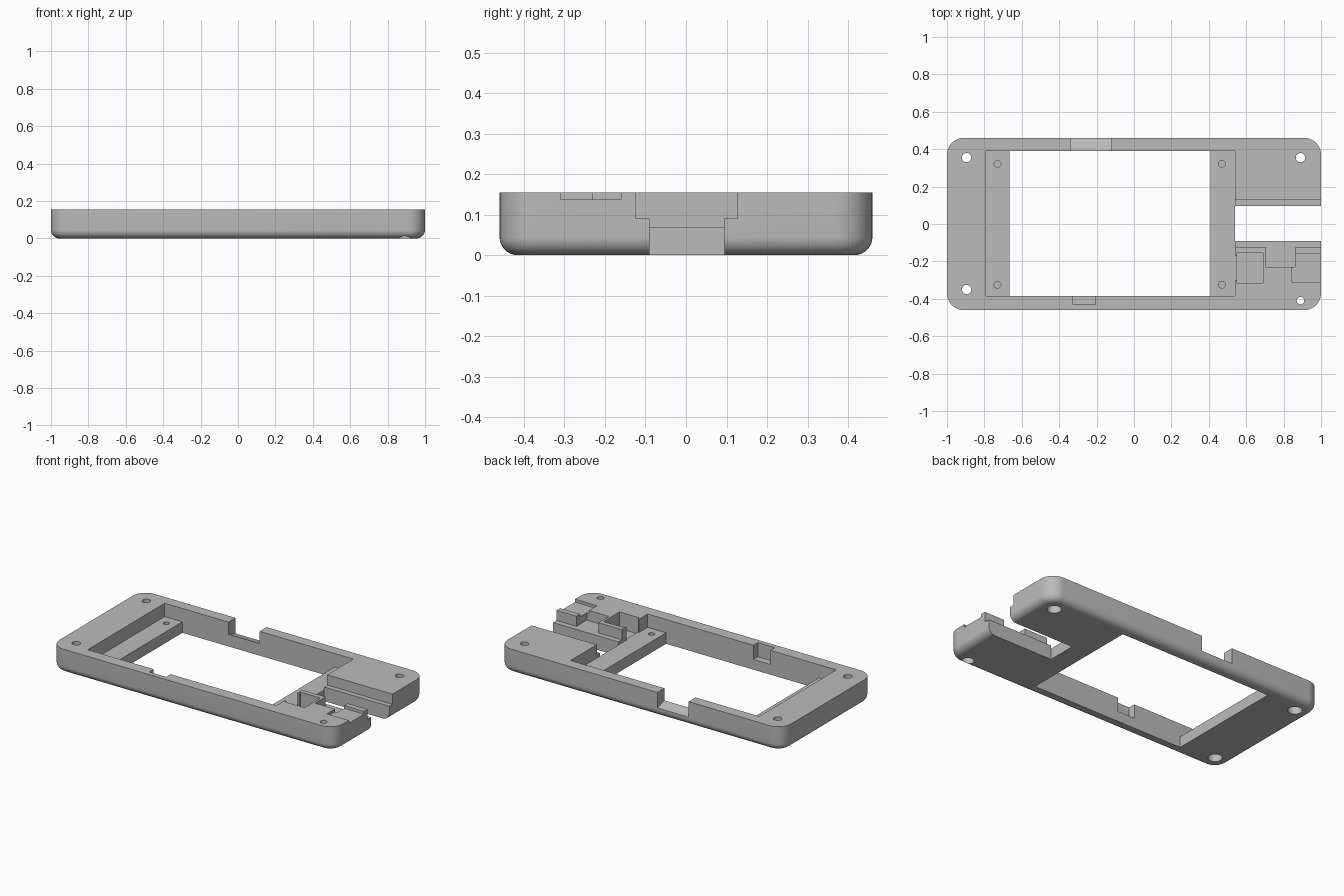
import bpy
import bmesh
import math

if "Cube" in bpy.data.objects:
    bpy.data.objects.remove(bpy.data.objects["Cube"], do_unlink=True)

HEIGHT = 0.155
ABOVE = 0.3
BELOW = -0.1

grey = bpy.data.materials.new("plain grey")
grey.use_nodes = True
colour = (0.5, 0.5, 0.5, 1)
grey.diffuse_color = colour
grey.node_tree.nodes["Principled BSDF"].inputs["Base Color"].default_value = colour


def make_object(name, bm):
    bmesh.ops.recalc_face_normals(bm, faces=bm.faces)
    mesh = bpy.data.meshes.new(name)
    bm.to_mesh(mesh)
    bm.free()
    mesh.materials.append(grey)
    obj = bpy.data.objects.new(name, mesh)
    bpy.context.collection.objects.link(obj)
    return obj


def box_mesh(x0, x1, y0, y1, z0, z1):
    bm = bmesh.new()
    bmesh.ops.create_cube(bm, size=1)
    for v in bm.verts:
        v.co.x = x1 if v.co.x > 0 else x0
        v.co.y = y1 if v.co.y > 0 else y0
        v.co.z = z1 if v.co.z > 0 else z0
    return bm


def cut(bm):
    """Subtract a mesh from the frame and discard the cutter."""
    cutter = make_object("cutter", bm)
    cutter.hide_render = True
    mod = frame.modifiers.new("cut", "BOOLEAN")
    mod.operation = "DIFFERENCE"
    mod.solver = "EXACT"
    mod.object = cutter
    bpy.context.view_layer.objects.active = frame
    bpy.ops.object.modifier_apply(modifier=mod.name)
    bpy.data.objects.remove(cutter, do_unlink=True)


def cut_box(*bounds):
    cut(box_mesh(*bounds))


def cut_hole(x, y, radius, z0, z1):
    bm = bmesh.new()
    bmesh.ops.create_cone(bm, cap_ends=True, segments=32, radius1=radius,
                          radius2=radius, depth=z1 - z0)
    bmesh.ops.translate(bm, verts=bm.verts, vec=(x, y, (z0 + z1) / 2))
    cut(bm)


# Tray body: rounded corners, then a rounded bottom rim
bm = box_mesh(-1, 1, -0.46, 0.46, 0, HEIGHT)
upright = [e for e in bm.edges if abs(e.verts[0].co.z - e.verts[1].co.z) > 0.1]
bmesh.ops.bevel(bm, geom=upright, offset=0.09, segments=10, profile=0.5, affect="EDGES")
rim = [e for e in bm.edges if all(v.co.z < 0.001 for v in e.verts)]
bmesh.ops.bevel(bm, geom=rim, offset=0.045, segments=8, profile=0.5, affect="EDGES")
frame = make_object("tray_frame", bm)

# Main pocket with end ledges, and the window through it
cut_box(-0.79, 0.54, -0.385, 0.39, 0.07, ABOVE)
cut_box(-0.665, 0.41, -0.385, 0.39, BELOW, ABOVE)

# Stepped slot in the end
cut_box(0.54, 1.1, -0.09, 0.095, BELOW, ABOVE)
cut_box(0.54, 1.1, -0.125, 0.127, 0.09, ABOVE)

# Small pockets in the short arm
cut_box(0.705, 0.86, -0.23, -0.12, 0.09, ABOVE)
cut_box(0.845, 1.1, -0.31, -0.16, 0.137, ABOVE)
cut_box(0.55, 0.69, -0.315, -0.155, 0.05, ABOVE)
cut_box(0.53, 0.56, -0.3, -0.17, 0.07, ABOVE)

# Notch inside the front wall
cut_box(-0.325, -0.205, -0.43, -0.38, 0.065, ABOVE)

# Back wall opening with a floor sloping outward
bm = box_mesh(-0.34, -0.12, 0.38, 0.48, 0.08, ABOVE)
for v in bm.verts:
    if v.co.z < 0.1 and v.co.y > 0.4:
        v.co.z = 0.05
cut(bm)

# Screw holes with recessed heads underneath
for x, y, radius in ((-0.895, 0.355, 0.025), (-0.895, -0.35, 0.025),
                     (0.89, 0.355, 0.025), (0.89, -0.41, 0.02)):
    cut_hole(x, y, radius, BELOW, ABOVE)
    cut_hole(x, y, radius + 0.016, BELOW, 0.05)

# Blind pilot holes in the ledges
for x in (-0.73, 0.47):
    for y in (-0.325, 0.322):
        cut_hole(x, y, 0.018, 0.02, ABOVE)

bpy.ops.object.select_all(action="DESELECT")
frame.select_set(True)
bpy.context.view_layer.objects.active = frame
bpy.ops.object.shade_smooth_by_angle(angle=math.radians(30))
